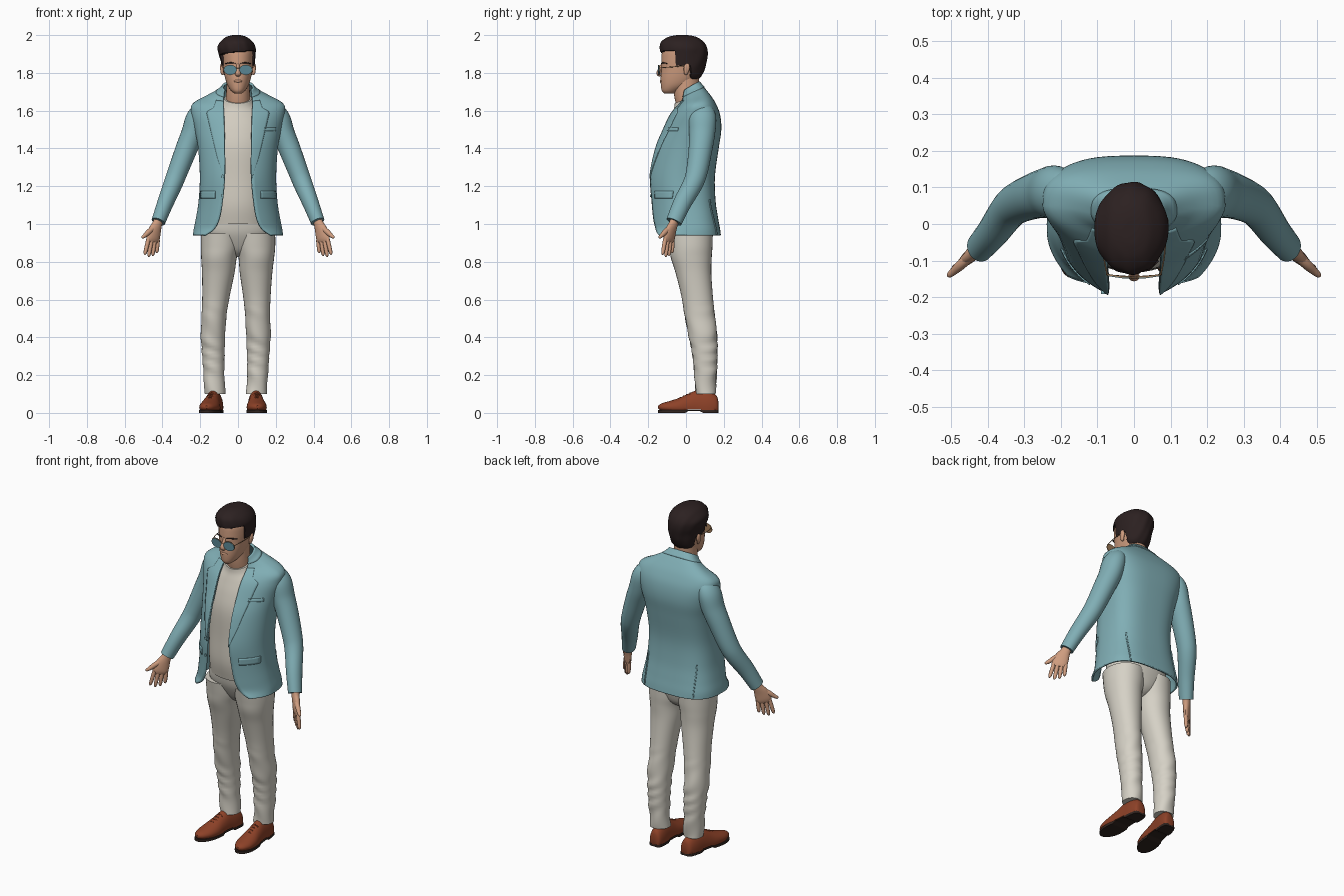
import bpy, bmesh, math
from mathutils import Vector

if "Cube" in bpy.data.objects:
    bpy.data.objects.remove(bpy.data.objects["Cube"])


def colour(name, *rgb):
    m = bpy.data.materials.new(name)
    m.use_nodes = True
    m.diffuse_color = (*rgb, 1)
    m.node_tree.nodes["Principled BSDF"].inputs["Base Color"].default_value = (*rgb, 1)
    return m


TEAL = colour("teal_cloth", .217, .425, .463)
CREAM = colour("cream_cotton", .67, .64, .565)
SHIRT = colour("beige_knit", .65, .61, .53)
SKIN = colour("skin", .62, .335, .212)
GOLD = colour("dull_gold", .38, .22, .11)
HAIR = colour("dark_hair", .025, .015, .015)
LEATHER = colour("tan_leather", .27, .054, .021)
SOLE = colour("dark_sole", .03, .018, .014)
LENS = colour("blue_lens", .105, .245, .30)


def spline(rows, sub):
    """Smooth curve through rows of numbers of equal length."""
    out = []
    for i in range(len(rows) - 1):
        a, b, c, d = (rows[max(0, min(len(rows) - 1, i + k))] for k in (-1, 0, 1, 2))
        for s in range(sub):
            t = s / sub
            out.append([.5 * (2 * q + (r - p) * t + (2 * p - 5 * q + 4 * r - u) * t * t
                              + (3 * q - p - 3 * r + u) * t ** 3) for p, q, r, u in zip(a, b, c, d)])
    return out + [list(rows[-1])]


def at(rows, z):
    """Linear lookup in rows ordered by their first number."""
    for a, b in zip(rows, rows[1:]):
        if z <= b[0]:
            t = max(0, (z - a[0]) / (b[0] - a[0]))
            return [p + (q - p) * t for p, q in zip(a, b)]
    return list(rows[-1])


def build(name, rings, material, closed=True, warp=None, thick=0, mirror=False):
    bm = bmesh.new()
    vs = [[bm.verts.new(warp(p) if warp else p) for p in r] for r in rings]
    n = len(vs[0])
    for a, b in zip(vs, vs[1:]):
        for i in range(n if closed else n - 1):
            j = (i + 1) % n
            bm.faces.new((a[i], a[j], b[j], b[i]))
    if closed:
        bm.faces.new(vs[0])
        bm.faces.new(vs[-1])
    bmesh.ops.recalc_face_normals(bm, faces=bm.faces)
    mesh = bpy.data.meshes.new(name)
    bm.to_mesh(mesh)
    bm.free()
    mesh.materials.append(material)
    ob = bpy.data.objects.new(name, mesh)
    bpy.context.collection.objects.link(ob)
    if thick:
        mod = ob.modifiers.new("thickness", 'SOLIDIFY')
        mod.thickness, mod.offset = thick, 0
    if mirror:
        ob.modifiers.new("mirror", 'MIRROR')
    bpy.ops.object.select_all(action='DESELECT')
    ob.select_set(True)
    bpy.context.view_layer.objects.active = ob
    bpy.ops.object.shade_smooth_by_angle(angle=math.radians(45))
    return ob


# Section rows: z, half width, front y, back y, tilt, front opening, centre x
# Section shape e: roundness exponent of the front half and of the back half
def section_point(r, t, e):
    z, w, f, b, tilt, _, cx = r
    k = e[0] if math.cos(t) > 0 else e[1]
    power = lambda v: math.copysign(abs(v) ** k, v)
    dy = -(b - f) / 2 * power(math.cos(t))
    return Vector((cx + w * power(math.sin(t)), (f + b) / 2 + dy, z + tilt * dy))


def section(r, n, e):
    if not r[5]:
        return [section_point(r, 2 * math.pi * i / n, e) for i in range(n)]
    t0 = math.asin(min(1, r[5] / r[1]) ** (1 / e[0]))
    return [section_point(r, t0 + (2 * math.pi - 2 * t0) * i / (n - 1), e) for i in range(n)]


def pad(rows):
    return [tuple(r) + (0,) * (7 - len(r)) for r in rows]


def loft(name, rows, material, n=40, e=(1, 1), sub=5, **kw):
    return build(name, [section(r, n, e) for r in spline(pad(rows), sub)], material, **kw)


def tube(name, rows, material, hint=(1, 0, 0), n=16, sub=4, **kw):
    """Rows: x, y, z, radius along hint, radius across it."""
    dense = spline(rows, sub)
    pts = [Vector(r[:3]) for r in dense]
    rings = []
    for i, r in enumerate(dense):
        d = (pts[min(i + 1, len(pts) - 1)] - pts[max(i - 1, 0)]).normalized()
        a = Vector(hint)
        a = (a - d * a.dot(d)).normalized()
        b = d.cross(a)
        rings.append([pts[i] + a * r[3] * math.cos(k * 2 * math.pi / n)
                      + b * r[4] * math.sin(k * 2 * math.pi / n) for k in range(n)])
    return build(name, rings, material, **kw)


# Jacket body, open at the front
E = (1.1, .67)
jacket = spline(pad([
    (.94, .234, -.22, .18, 0, .175), (.975, .229, -.195, .175, 0, .125), (1.03, .218, -.194, .165, 0, .098),
    (1.12, .204, -.197, .152, 0, .082), (1.25, .197, -.2, .148, 0, .07), (1.4, .206, -.168, .168, 0, .07),
    (1.5, .224, -.125, .182, 0, .072), (1.58, .242, -.084, .175, 0, .074), (1.632, .237, -.048, .15, .1, .076),
    (1.67, .163, -.028, .116, .3, .076), (1.698, .102, -.03, .086, .5, .074),
    (1.722, .077, -.032, .064, .6, .07)]), 5)
build("jacket_body", [section(r, 57, E) for r in jacket], TEAL, closed=False, thick=.01)


def grow(r, d):
    return [r[0], r[1] + d, r[2] - d, r[3] + d] + list(r[4:])


build("jacket_collar", [section(grow(r, .004), 57, E) for r in jacket if r[0] > 1.692],
      TEAL, closed=False, thick=.008)


def patch(name, z0, z1, span, back=False, mirror=False, rows=24, cols=8):
    """Thin plate lying on the jacket between two x limits."""
    grid = []
    for i in range(rows + 1):
        z = z0 + (z1 - z0) * i / rows
        r = grow(at(jacket, z), .006)
        x0, x1 = span(z, r)
        line = []
        for k in range(cols + 1):
            x = x0 + (x1 - x0) * k / cols
            t = math.asin(min(1, x / r[1]) ** (1 / E[back]))
            line.append(section_point(r, math.pi - t if back else t, E))
        grid.append(line)
    return build(name, grid, TEAL, closed=False, thick=.006, mirror=mirror)


# Lapels, pockets, side vents and buttons
lapel_edge = [(1.24, .072), (1.35, .108), (1.48, .14), (1.59, .166), (1.6, .16), (1.615, .13), (1.67, .115)]
patch("lapels", 1.24, 1.67, lambda z, r: (r[5], at(lapel_edge, z)[1]), mirror=True, rows=40)
patch("pocket_flaps", 1.135, 1.175, lambda z, r: (.12, .198), mirror=True, rows=4)
patch("breast_pocket", 1.492, 1.51, lambda z, r: (.135, .2), rows=3)
patch("side_vents", .942, 1.13, lambda z, r: (.157, .163), back=True, mirror=True, cols=1)
for z in (1.15, 1.25):
    tube("jacket_button", [(-.084, -.175, z, .007, .007), (-.084, -.191, z, .007, .007)], TEAL, sub=1)

# Sleeves
tube("sleeves", [(.165, .083, 1.615, .022, .035), (.19, .085, 1.602, .046, .06), (.216, .087, 1.558, .06, .073),
                 (.24, .085, 1.48, .06, .069), (.272, .077, 1.4, .058, .063), (.318, .058, 1.28, .053, .057),
                 (.345, .035, 1.21, .05, .053), (.385, -.02, 1.11, .043, .048), (.422, -.064, 1.012, .037, .042)],
     TEAL, n=28, sub=6, mirror=True)

# Hands
W = Vector((.75, -.6, .1)).normalized()
tube("palms", [(.415, -.056, 1.035, .027, .022), (.427, -.067, 1.0, .028, .021), (.44, -.08, .965, .039, .019),
               (.45, -.09, .925, .043, .017), (.453, -.093, .905, .037, .011)], SKIN, hint=W, mirror=True)
for i, length in enumerate((.068, .086, .094, .086)):
    root = Vector((.449, -.09, .92)) + W * (i - 1.5) * .021
    step = Vector((.013, -.012, -1)).normalized() * length + W * (i - 1.5) * .006 + Vector((.012, -.008, 0))
    tube("fingers", [(*(root + step * k), r, r) for k, r in
                     ((0, .0112), (.45, .0112), (.85, .0095), (.97, .006), (1.02, .002))],
         SKIN, hint=W, n=10, sub=3, mirror=True)
tube("thumbs", [(.44, -.082, .985, .012, .012), (.47, -.108, .96, .015, .014), (.492, -.128, .94, .011, .011),
                (.506, -.14, .929, .0075, .0075), (.509, -.142, .926, .002, .002)],
     SKIN, hint=(0, 0, 1), n=12, mirror=True)

# Shirt and trousers
loft("shirt", [(1.0, .165, -.115, .12), (1.1, .165, -.132, .12), (1.24, .165, -.13, .12), (1.4, .172, -.128, .13),
               (1.5, .17, -.106, .13), (1.58, .138, -.08, .11, .1), (1.63, .092, -.064, .085, .25),
               (1.665, .073, -.06, .072, .4)], SHIRT)
loft("trouser_hips", [(.825, .02, .0, .07), (.845, .07, -.032, .1), (.88, .12, -.06, .123), (.95, .18, -.094, .14),
                      (1.02, .175, -.108, .135)], CREAM, e=(.9, .9))


def crease(p):
    amount = max(0, min(1, (.6 - p.z) * 5))
    return p + Vector((.0015, .003, 0)) * amount * math.sin(p.z * 75 + p.x * 40 + 2 * math.sin(p.z * 21))


leg_rows = [(.1, .055, .05, .155, .11), (.2, .055, .045, .162, .115), (.32, .06, .032, .166, .119),
            (.42, .065, .012, .163, .12), (.52, .066, -.008, .152, .115), (.62, .073, -.025, .142, .108),
            (.74, .086, -.055, .134, .1), (.82, .094, -.08, .136, .099), (.88, .103, -.09, .14, .094),
            (.95, .105, -.1, .142, .092)]
for side, label in ((1, "left"), (-1, "right")):
    loft(label + "_trouser_leg",
         [(z, w, f, b, 0, 0, side * cx - .012 * min(1, max(0, .88 - z) / .38)) for z, w, f, b, cx in leg_rows],
         CREAM, n=32, e=(.95, .95), sub=7, warp=crease)

    # Shoes with sole, heel and laces
    ankle, splay = (.094, .035) if side > 0 else (-.124, .17)

    def turn(p, lo, hi):
        arch = .009 if 0 < p.y < .075 else 0
        return Vector((p.x + side * splay * (.1 - p.y), p.y, max(lo + arch, min(hi, p.z))))

    shoe = [(.172, .018, .055), (.162, .034, .09), (.12, .042, .115), (.06, .043, .12), (.01, .047, .1),
            (-.04, .053, .078), (-.09, .049, .062), (-.13, .031, .05), (-.147, .01, .038)]
    tube(label + "_shoe", [(ankle, y, .03, w, h - .03) for y, w, h in shoe], LEATHER, n=24,
         warp=lambda p: turn(p, .01, 1))
    tube(label + "_sole", [(ankle, y, .01, w + .002, .06) for y, w, h in shoe], SOLE, n=24,
         warp=lambda p: turn(p, 0, .014))
    for k in range(4):
        y, z = .022 - .018 * k, .106 - .008 * k
        tube(label + "_lace", [(ankle + dx, y, z - abs(dx) * .5, .003, .003) for dx in (-.02, 0, .02)], LEATHER,
             hint=(0, 1, 0), n=8, sub=3, warp=lambda p: turn(p, 0, 1))

# Neck, head, ears and face
tube("neck", [(0, .026, 1.6, .067, .066), (0, .004, 1.68, .063, .066), (0, .0, 1.77, .061, .07)], SKIN, n=28)
loft("head", [(1.69, .018, -.115, -.05), (1.705, .036, -.128, -.03), (1.735, .056, -.133, .03),
              (1.775, .069, -.134, .07), (1.82, .077, -.13, .09), (1.87, .082, -.13, .1), (1.92, .082, -.125, .1),
              (1.955, .066, -.1, .075), (1.975, .04, -.06, .04)], SKIN, e=(.95, .95))
tube("nose", [(0, -.124, 1.85, .007, .006), (0, -.134, 1.825, .009, .01), (0, -.144, 1.8, .014, .013),
              (0, -.142, 1.79, .015, .009), (0, -.134, 1.784, .008, .004)], SKIN)
tube("ears", [(.079, .0, 1.79, .005, .006), (.083, .0, 1.8, .008, .011), (.086, .004, 1.825, .009, .016),
              (.086, .006, 1.843, .007, .012), (.083, .006, 1.85, .003, .005)], SKIN, mirror=True)
tube("lips", [(-.026, -.122, 1.754, .002, .002), (-.012, -.132, 1.757, .006, .005), (0, -.134, 1.756, .007, .005),
              (.012, -.132, 1.757, .006, .005), (.026, -.122, 1.754, .002, .002)], SKIN, hint=(0, 0, 1), n=10)
tube("eyebrows", [(.014, -.128, 1.85, .002, .004), (.04, -.122, 1.854, .003, .005), (.066, -.1, 1.849, .002, .003)],
     HAIR, hint=(0, 0, 1), n=10, mirror=True)

# Sunglasses
for part, extra, y, m in (("lenses", 0, -.149, LENS), ("lens_rims", .002, -.147, GOLD)):
    tube(part, [(.041, y + d, 1.816, .033 + extra, .025 + extra) for d in (.004, 0)], m,
         n=28, sub=1, mirror=True, warp=lambda p: p + Vector((0, .15 * max(0, p.x - .03), 0)))
tube("glasses_bridge", [(-.012, -.147, 1.826, .002, .002), (.012, -.147, 1.826, .002, .002)], GOLD,
     hint=(0, 0, 1), n=8, sub=1)
tube("glasses_arms", [(.073, -.139, 1.827, .002, .002), (.084, -.08, 1.831, .002, .002), (.087, .0, 1.838, .002, .002)],
     GOLD, hint=(0, 0, 1), n=8, mirror=True)


# Hair, tucked under the skin where the face shows
def hairline(p):
    limit = -1 if p.z > 1.908 + p.x * .1 else -.06 if p.z > 1.835 else .022
    if p.y < limit:
        return Vector((p.x * .72, -.01 + (p.y + .01) * .72, p.z))
    return p + Vector((p.x, p.y, 0)) * .012 * math.sin(p.x * 130 + p.z * 40)


loft("hair", [(1.76, .045, -.02, .06), (1.785, .072, -.06, .082), (1.82, .084, -.11, .1), (1.86, .091, -.13, .11),
              (1.9, .098, -.135, .115, 0, 0, -.005), (1.935, .1, -.138, .11, 0, 0, -.008),
              (1.965, .085, -.13, .092, 0, 0, -.008), (1.988, .058, -.098, .06, 0, 0, -.008),
              (1.998, .03, -.062, .025, 0, 0, -.008), (2.0, .01, -.035, -.005, 0, 0, -.008)],
     HAIR, n=64, sub=6, warp=hairline)
